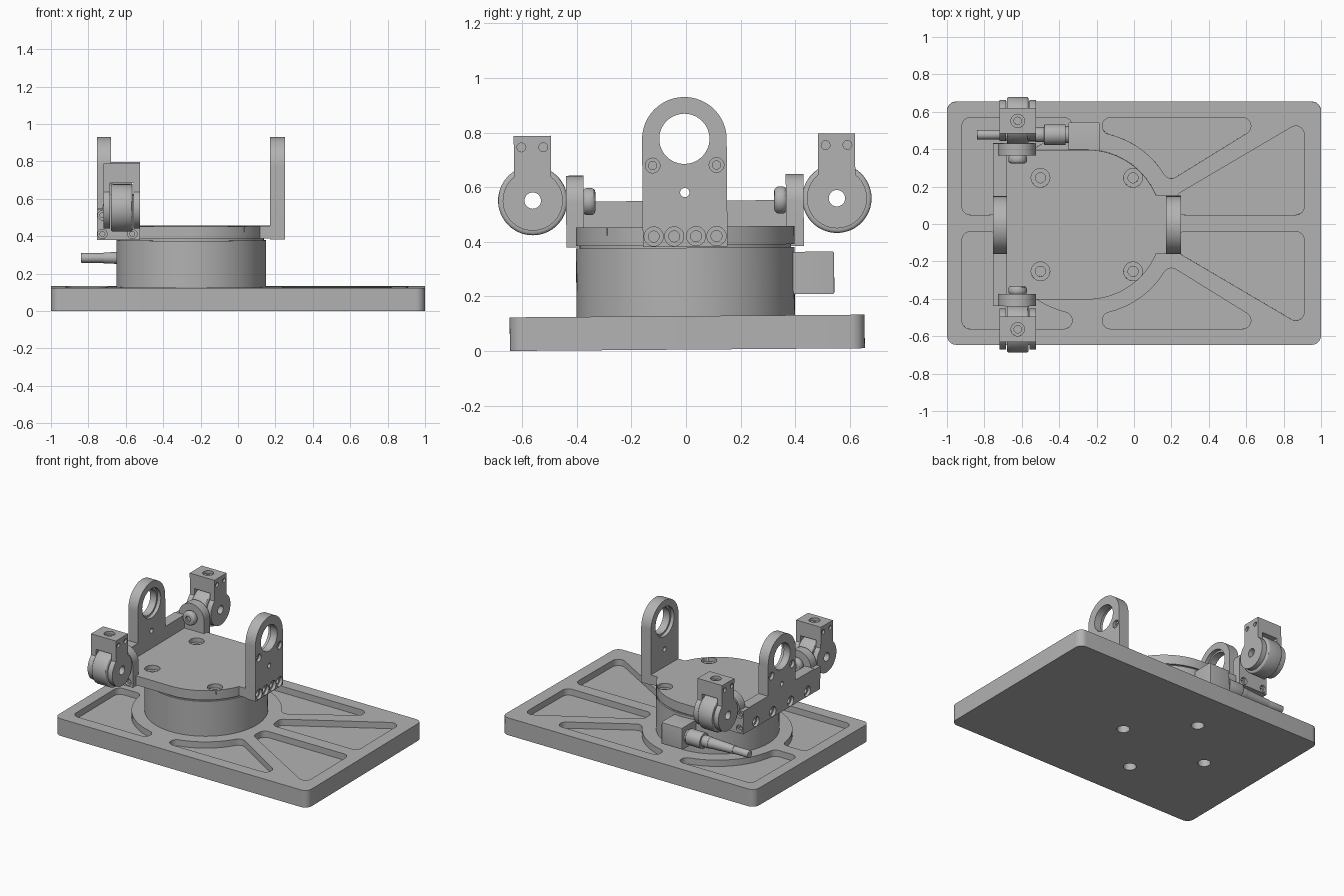
import bpy, bmesh
from math import pi, sin, cos, atan2, radians, sqrt
from mathutils import Matrix

old = bpy.data.objects.get("Cube")
if old:
    bpy.data.objects.remove(old, do_unlink=True)

metal = bpy.data.materials.new("machined grey")
metal.use_nodes = True
GREY = (0.45, 0.45, 0.45, 1)
metal.diffuse_color = GREY
metal.node_tree.nodes["Principled BSDF"].inputs["Base Color"].default_value = GREY

CX, RAD = -0.25, 0.4            # turntable centre and radius
parts = []


def arc(u, v, r, a0, a1, n=32):
    """Points on an arc, angles in degrees."""
    return [(u + r * cos(radians(a0 + (a1 - a0) * i / n)),
             v + r * sin(radians(a0 + (a1 - a0) * i / n))) for i in range(n + 1)]


def circle(u, v, r, n=48):
    return arc(u, v, r, 0, 360, n)[:-1]


def rect(u0, u1, v0, v1):
    return [(u0, v0), (u1, v0), (u1, v1), (u0, v1)]


def swell(pts, r, n=8):
    """Offset a counter-clockwise outline outward by r, rounding its corners."""
    out = []
    for i, (u, v) in enumerate(pts):
        (pu, pv), (nu, nv) = pts[i - 1], pts[(i + 1) % len(pts)]
        a = atan2(v - pv, u - pu) - pi / 2
        turn = (atan2(nv - v, nu - u) - pi / 2 - a + pi) % (2 * pi) - pi
        steps = [k / n for k in range(n + 1)] if turn > 0.2 else [0.5]
        out += [(u + r * cos(a + turn * t), v + r * sin(a + turn * t)) for t in steps]
    return out


def prism(name, pts, axis, lo, hi, bevel=0.0):
    """Extrude an outline along an axis; outline is yz, xz or xy."""
    place = {"x": lambda u, v, w: (w, u, v), "y": lambda u, v, w: (u, w, v),
             "z": lambda u, v, w: (u, v, w)}[axis]
    bm = bmesh.new()
    a = [bm.verts.new(place(u, v, lo)) for u, v in pts]
    b = [bm.verts.new(place(u, v, hi)) for u, v in pts]
    caps = [bm.faces.new(a), bm.faces.new(b)]
    for i in range(len(pts)):
        bm.faces.new((a[i - 1], a[i], b[i], b[i - 1]))
    bmesh.ops.recalc_face_normals(bm, faces=bm.faces)
    if bevel:
        rim = list({e for f in caps for e in f.edges})
        bmesh.ops.bevel(bm, geom=rim, offset=bevel, segments=3, profile=0.5, affect='EDGES')
    me = bpy.data.meshes.new(name)
    bm.to_mesh(me)
    bm.free()
    ob = bpy.data.objects.new(name, me)
    bpy.context.scene.collection.objects.link(ob)
    me.materials.append(metal)
    parts.append(ob)
    return ob


def cut(ob, pts, axis, lo, hi):
    """Subtract a prism from an object."""
    tool = prism("cutter", pts, axis, lo, hi)
    parts.remove(tool)
    mod = ob.modifiers.new("cut", 'BOOLEAN')
    mod.operation, mod.solver, mod.object = 'DIFFERENCE', 'EXACT', tool
    bpy.context.view_layer.update()
    new = bpy.data.meshes.new_from_object(ob.evaluated_get(bpy.context.evaluated_depsgraph_get()))
    ob.modifiers.clear()
    ob.data = new
    bpy.data.objects.remove(tool, do_unlink=True)


def screw_hole(ob, axis, u, v, face, inward, r, r_in, depth=0.02):
    """Counterbore with a smaller, deeper hole at its bottom."""
    cut(ob, circle(u, v, r, 32), axis, face - inward * 0.02, face + inward * depth)
    cut(ob, circle(u, v, r_in, 24), axis, face - inward * 0.01, face + inward * depth * 1.8)


# Base plate with lightening pockets and underside bolt holes
TOP, MID = 0.128, 0.005
base = prism("base_plate", swell(rect(-0.95, 0.95, -0.595, 0.605), 0.05), "z", 0.005, TOP)
ring, low = 0.53, 0.515


def ring_arc(p, q):
    a = [atan2(v, u - CX) * 180 / pi for u, v in (p, q)]
    return arc(CX, 0, ring, a[0], a[1], 14)


reach = sqrt(ring ** 2 - low ** 2)
side = CX - sqrt(ring ** 2 - 0.085 ** 2)
pockets = [
    [(-0.875, -0.085), (-0.875, -low)] + ring_arc((CX - reach, -low), (side, -0.085)),
    [(0.58, -low)] + ring_arc((0.2, -0.28), (CX + reach, -low)),
    [(0.273, -0.085), (0.27, -0.12), (0.865, -0.47), (0.865, -0.085)],
]
for pocket in pockets:
    outline = swell(pocket, 0.045)
    for s in (1, -1):
        cut(base, [(u, MID + s * (v - MID)) for u, v in outline], "z", TOP - 0.045, 0.2)
for du, dv in ((1, 0), (-1, 0), (0, 1), (0, -1)):
    cut(base, circle(CX + 0.34 * du, 0.34 * dv, 0.042, 32), "z", -0.05, 0.065)

# Round turntable body and its neck
prism("turntable_body", circle(CX, 0, RAD, 96), "z", TOP - 0.01, 0.378)
prism("turntable_neck", circle(CX, 0, RAD - 0.012, 96), "z", 0.37, 0.392)

# Top plate: rounded at one end, with a tab for the upright
half = 0.155
edge = 22.8
outline = ([(-0.68, -0.37), (-0.53, -0.37), (-0.53, -RAD)] + arc(CX, 0, RAD, -90, -edge)
           + [(0.175, -half), (0.175, half)] + arc(CX, 0, RAD, edge, 90)
           + [(-0.53, RAD), (-0.53, 0.37), (-0.68, 0.37)])
plate = prism("top_plate", outline, "z", 0.388, 0.455)
for x in (-0.5, -0.005):
    for y in (-0.25, 0.25):
        screw_hole(plate, "z", x, y, 0.455, -1, 0.05, 0.027, 0.03)

# Uprights with bearing holes; one carries a wide rail
crown = arc(0, 0.775, half, 0, 180)
narrow = [(-half, 0.382), (half, 0.382)] + crown
wide = ([(-0.37, 0.382), (0.37, 0.382), (0.37, 0.55), (half, 0.55)] + crown
        + [(-half, 0.55), (-0.37, 0.55)])
for name, pts, inner, outer, spots in (
        ("plain_upright", narrow, 0.172, 0.25, (0.04, 0.115)),
        ("rail_upright", wide, -0.68, -0.755, (0.1, 0.29))):
    inward = 1 if inner > outer else -1
    up = prism(name, pts, "x", inner, outer)
    cut(up, circle(0, 0.777, 0.092), "x", inner - 0.2, inner + 0.2)
    cut(up, circle(0, 0.777, 0.105), "x", inner + inward * 0.05, inner - inward * 0.025)
    cut(up, circle(0, 0.58, 0.017, 24), "x", inner - 0.2, inner + 0.2)
    for s in (1, -1):
        screw_hole(up, "x", s * 0.117, 0.68, outer, inward, 0.027, 0.015)
        for y in spots:
            screw_hole(up, "x", s * y, 0.42, outer, inward, 0.035, 0.02)

# Side arms, pivot bolts and roller forks, one set per side
WX, WZ = -0.622, 0.555
for s, tag in ((-1, "front"), (1, "back")):
    arm = prism(tag + "_arm", [(-0.755, 0.382), (-0.525, 0.382)]
                + arc(-0.625, 0.545, 0.1, 0, 180) + [(-0.755, 0.545)], "y", s * 0.37, s * 0.435)
    for x, z in ((-0.725, 0.415), (-0.565, 0.415), (-0.725, 0.515)):
        screw_hole(arm, "y", x, z, s * 0.435, -s, 0.025, 0.013)

    bolt = prism(tag + "_pivot_bolt", circle(WX, 0.55, 0.05), "y", s * 0.375, s * 0.327, 0.018)
    cut(bolt, circle(WX, 0.55, 0.022, 6), "y", s * 0.3, s * 0.345)

    cy = s * 0.557
    fork = prism(tag + "_roller_fork", arc(cy, WZ, 0.11, 128.2, 411.8, 48)
                 + [(cy + 0.068, 0.792), (cy - 0.068, 0.792)], "x", WX - 0.098, WX + 0.098)
    cut(fork, rect(cy - 0.2, cy + 0.2, 0.3, 0.69), "x", WX - 0.062, WX + 0.062)
    cut(fork, circle(cy, WZ, 0.03, 32), "x", WX - 0.2, WX + 0.2)
    screw_hole(fork, "z", WX, cy, 0.792, -1, 0.036, 0.02)
    for d in (1, -1):
        for y in (cy - 0.04, cy + 0.04):
            cut(fork, circle(y, 0.75, 0.016, 24), "x", WX + d * 0.12, WX + d * 0.083)

    wheel = prism(tag + "_roller", circle(cy, WZ, 0.127, 64), "x", WX - 0.058, WX + 0.058, 0.012)
    cut(wheel, circle(cy, WZ, 0.03, 32), "x", WX - 0.2, WX + 0.2)

# Cable socket and stepped cable plug
prism("cable_socket", rect(-0.35, -0.185, 0.205, 0.36), "y", 0.3, 0.545, 0.006)
PY, PZ = 0.48, 0.28
for name, x0, x1, r in (("plug_collar", -0.34, -0.37, 0.045), ("plug_grip", -0.365, -0.48, 0.055),
                        ("plug_neck", -0.475, -0.53, 0.04), ("cable", -0.7, -0.84, 0.026)):
    prism(name, circle(PY, PZ, r, 32), "x", x0, x1, 0.004)
sleeve = prism("plug_sleeve", circle(PY, PZ, 0.038, 32), "x", -0.52, -0.72)
for v in sleeve.data.vertices:
    if v.co.x < -0.7:
        v.co.y, v.co.z = PY + (v.co.y - PY) * 0.75, PZ + (v.co.z - PZ) * 0.75

# Slight lean of the whole assembly, then smooth shading with sharp edges
lean = Matrix.Rotation(0.0077, 4, 'X')
bpy.ops.object.select_all(action='DESELECT')
for ob in parts:
    ob.data.transform(lean)
    ob.select_set(True)
bpy.context.view_layer.objects.active = parts[0]
bpy.ops.object.shade_smooth_by_angle(angle=radians(30))
